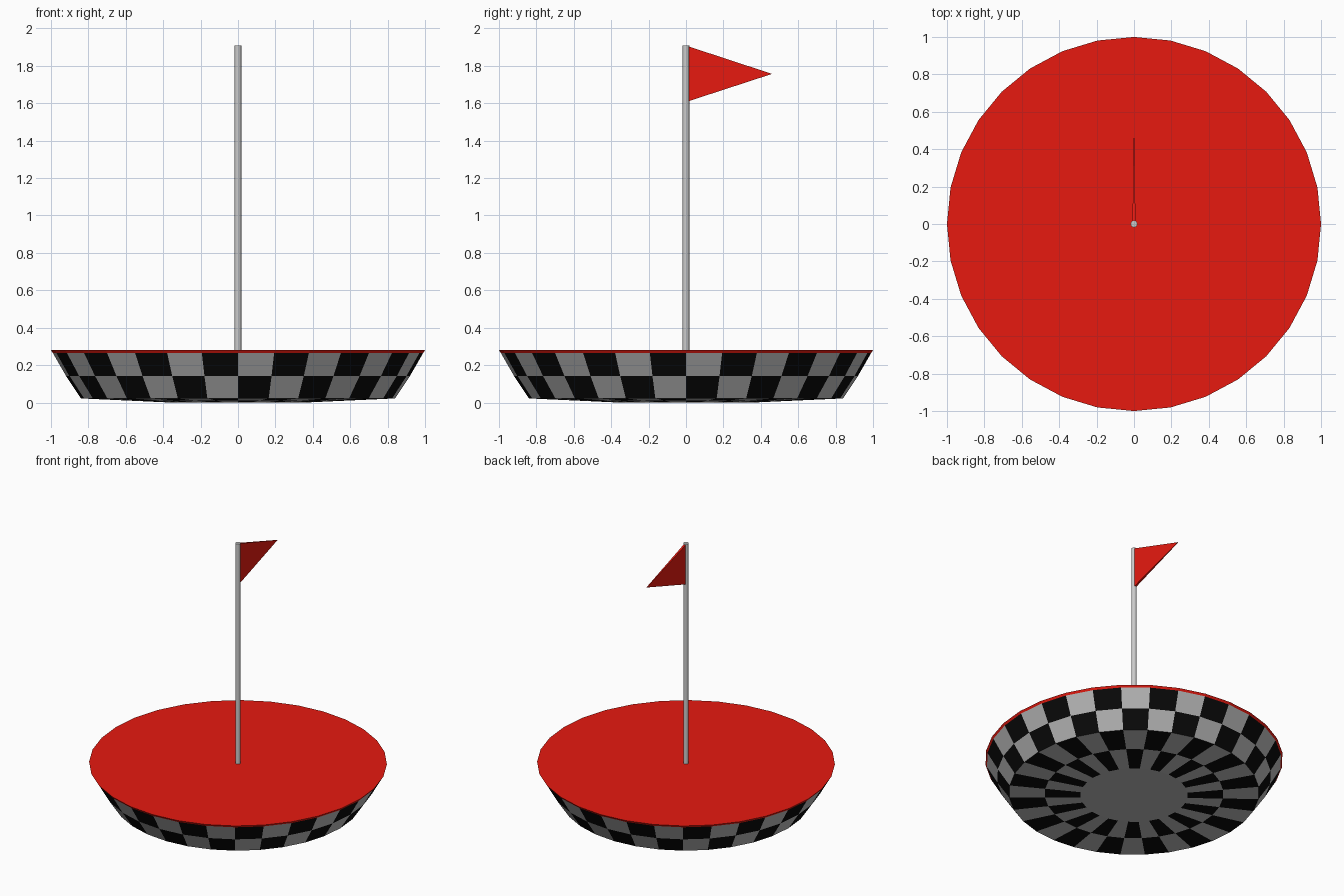
import bpy
import bmesh
from math import cos, sin, pi

if "Cube" in bpy.data.objects:
    bpy.data.objects.remove(bpy.data.objects["Cube"])

SIDES = 32


def material(name, rgb):
    mat = bpy.data.materials.new(name)
    mat.diffuse_color = (*rgb, 1)
    mat.use_nodes = True
    mat.node_tree.nodes["Principled BSDF"].inputs["Base Color"].default_value = mat.diffuse_color
    return mat


def finish(bm, name, mats):
    bmesh.ops.recalc_face_normals(bm, faces=bm.faces)
    mesh = bpy.data.meshes.new(name)
    bm.to_mesh(mesh)
    bm.free()
    for mat in mats:
        mesh.materials.append(mat)
    obj = bpy.data.objects.new(name, mesh)
    bpy.context.collection.objects.link(obj)
    return obj


def lathe(name, profile, mats, sides=SIDES, checker=False, cap_top=True):
    """Stack rings of (radius, z) from top to bottom and close the ends."""
    bm = bmesh.new()
    rings = [[bm.verts.new((r * cos(2 * pi * i / sides), r * sin(2 * pi * i / sides), z))
              for i in range(sides)] for r, z in profile]
    for row, (a, b) in enumerate(zip(rings, rings[1:])):
        for i in range(sides):
            j = (i + 1) % sides
            face = bm.faces.new((a[i], a[j], b[j], b[i]))
            face.material_index = (row + i) % 2 if checker else 0
    if cap_top:
        bm.faces.new(rings[0])
    bm.faces.new(rings[-1])
    return finish(bm, name, mats)


red = material("red", (0.8, 0.01, 0.005))
black = material("black", (0.003, 0.003, 0.003))
grey = material("grey", (0.5, 0.5, 0.5))

# Checkered hull: sloped wall and shallow underside
lathe("hull", [(0.99, 0.265), (0.92, 0.143), (0.84, 0.022), (0.60, 0.011), (0.36, 0.0)],
      [grey, black], checker=True)

# Red deck with a thin rim
lathe("deck", [(1.0, 0.28), (0.99, 0.265)], [red])

# Flag pole
pole = lathe("pole", [(0.018, 1.91), (0.018, 0.27)], [], sides=16)
pole.data.shade_smooth()
pole.data.set_sharp_from_angle(angle=pi / 6)

# Pennant, tapering in thickness to its tip
bm = bmesh.new()
hoist = [bm.verts.new(p) for p in ((-0.008, 0.01, 1.61), (0.008, 0.01, 1.61),
                                   (0.008, 0.01, 1.905), (-0.008, 0.01, 1.905))]
tip = [bm.verts.new((x, 0.46, 1.757)) for x in (-0.002, 0.002)]
bm.faces.new(hoist)
bm.faces.new((hoist[1], hoist[2], tip[1]))
bm.faces.new((hoist[3], hoist[0], tip[0]))
bm.faces.new((hoist[0], hoist[1], tip[1], tip[0]))
bm.faces.new((hoist[2], hoist[3], tip[0], tip[1]))
finish(bm, "pennant", [red])
